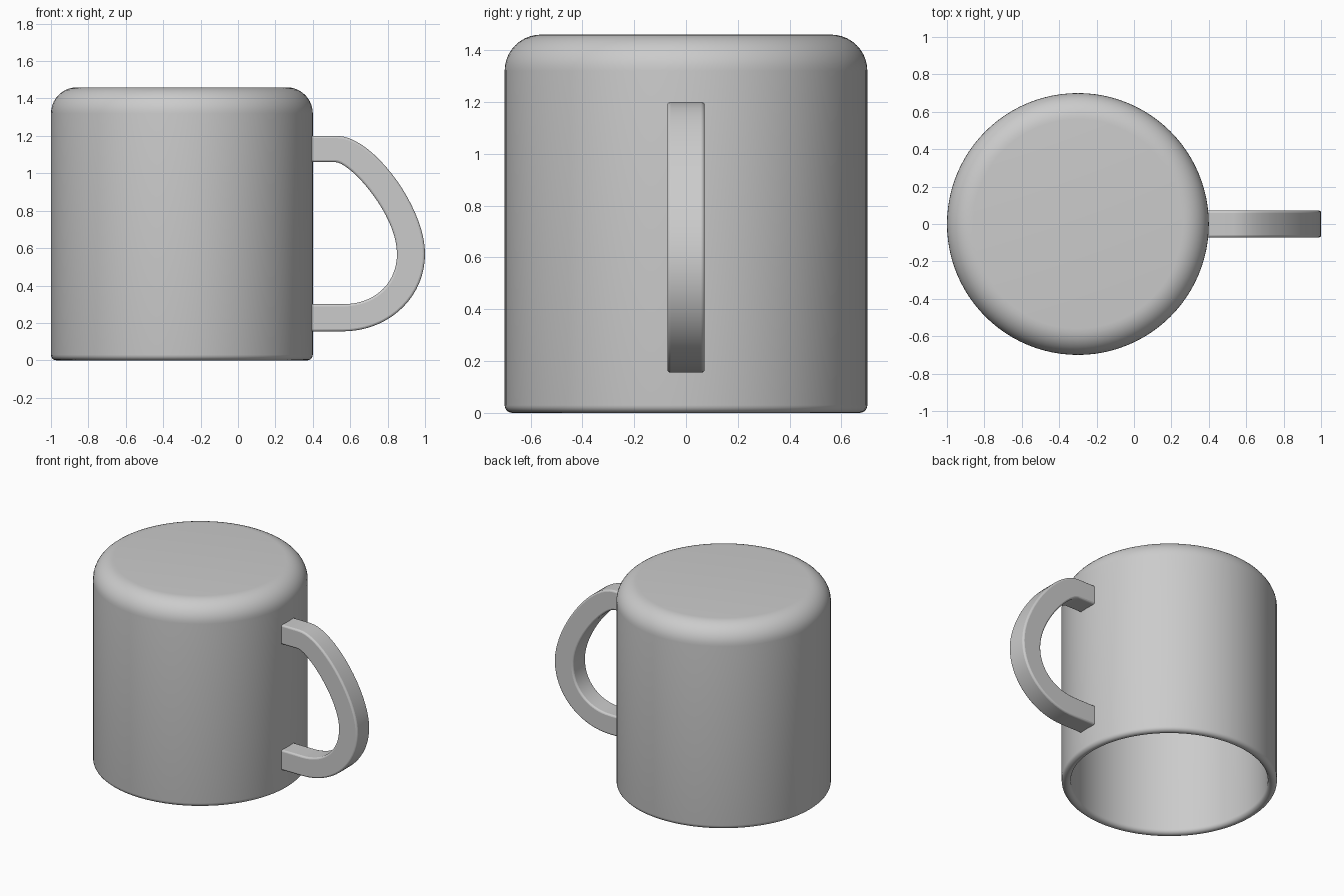
import bpy, bmesh
from math import sin, cos, pi, radians
from mathutils import Vector
from mathutils.geometry import interpolate_bezier

if "Cube" in bpy.data.objects:
    bpy.data.objects.remove(bpy.data.objects["Cube"])


def finish(bm, name):
    bmesh.ops.recalc_face_normals(bm, faces=bm.faces)
    mesh = bpy.data.meshes.new(name)
    bm.to_mesh(mesh)
    bm.free()
    ob = bpy.data.objects.new(name, mesh)
    bpy.context.collection.objects.link(ob)
    bpy.ops.object.select_all(action='DESELECT')
    ob.select_set(True)
    bpy.context.view_layer.objects.active = ob
    return ob


def arc(cx, cz, r, a0, a1, n):
    angles = [radians(a0 + (a1 - a0) * i / n) for i in range(n + 1)]
    return [(cx + r * cos(a), cz + r * sin(a)) for a in angles]


# Upside-down cup: closed rounded top, hollow inside, rounded rim at the bottom
profile = ([(0, 1.46)] + arc(0.56, 1.32, 0.14, 90, 0, 10)
           + arc(0.67, 0.03, 0.03, 0, -180, 10)
           + arc(0.56, 1.32, 0.08, 0, 90, 8) + [(0, 1.40)])
bm = bmesh.new()
verts = [bm.verts.new((r, 0, z)) for r, z in profile]
edges = [bm.edges.new(pair) for pair in zip(verts, verts[1:])]
bmesh.ops.spin(bm, geom=verts + edges, cent=(0, 0, 0), axis=(0, 0, 1),
               angle=2 * pi, steps=96)
bmesh.ops.remove_doubles(bm, verts=bm.verts, dist=0.0005)
cup = finish(bm, "cup_body")
cup.location.x = -0.3
bpy.ops.object.shade_smooth_by_angle(angle=radians(35))


# Handle: rectangular strap between an outer and an inner outline
def outline(start, upper, lower, end):
    pts = [Vector((x, 0, z)) for x, z in upper + lower]
    top = interpolate_bezier(*pts[:4], 20)
    bottom = interpolate_bezier(*pts[4:], 18)
    return [Vector((start[0], 0, start[1]))] + top + bottom[1:] + [Vector((end[0], 0, end[1]))]


outer = outline((0.37, 1.20), [(0.53, 1.20), (0.72, 1.20), (1.0, 0.82), (1.0, 0.57)],
                [(1.0, 0.57), (1.0, 0.33), (0.80, 0.155), (0.56, 0.155)], (0.37, 0.155))
inner = outline((0.37, 1.06), [(0.52, 1.06), (0.60, 1.06), (0.85, 0.78), (0.85, 0.57)],
                [(0.85, 0.57), (0.85, 0.41), (0.73, 0.30), (0.56, 0.30)], (0.37, 0.30))
bm = bmesh.new()
side = Vector((0, 0.072, 0))
rings = [[bm.verts.new(p) for p in (o - side, o + side, i + side, i - side)]
         for o, i in zip(outer, inner)]
for a, b in zip(rings, rings[1:]):
    for k in range(4):
        bm.faces.new((a[k], a[(k + 1) % 4], b[(k + 1) % 4], b[k]))
bm.faces.new(rings[0])
bm.faces.new(rings[-1])
handle = finish(bm, "handle")
bevel = handle.modifiers.new("soft_edges", 'BEVEL')
bevel.width = 0.012
bevel.segments = 3
bevel.limit_method = 'ANGLE'
bevel.angle_limit = radians(50)
bpy.ops.object.shade_smooth_by_angle(angle=radians(35))
